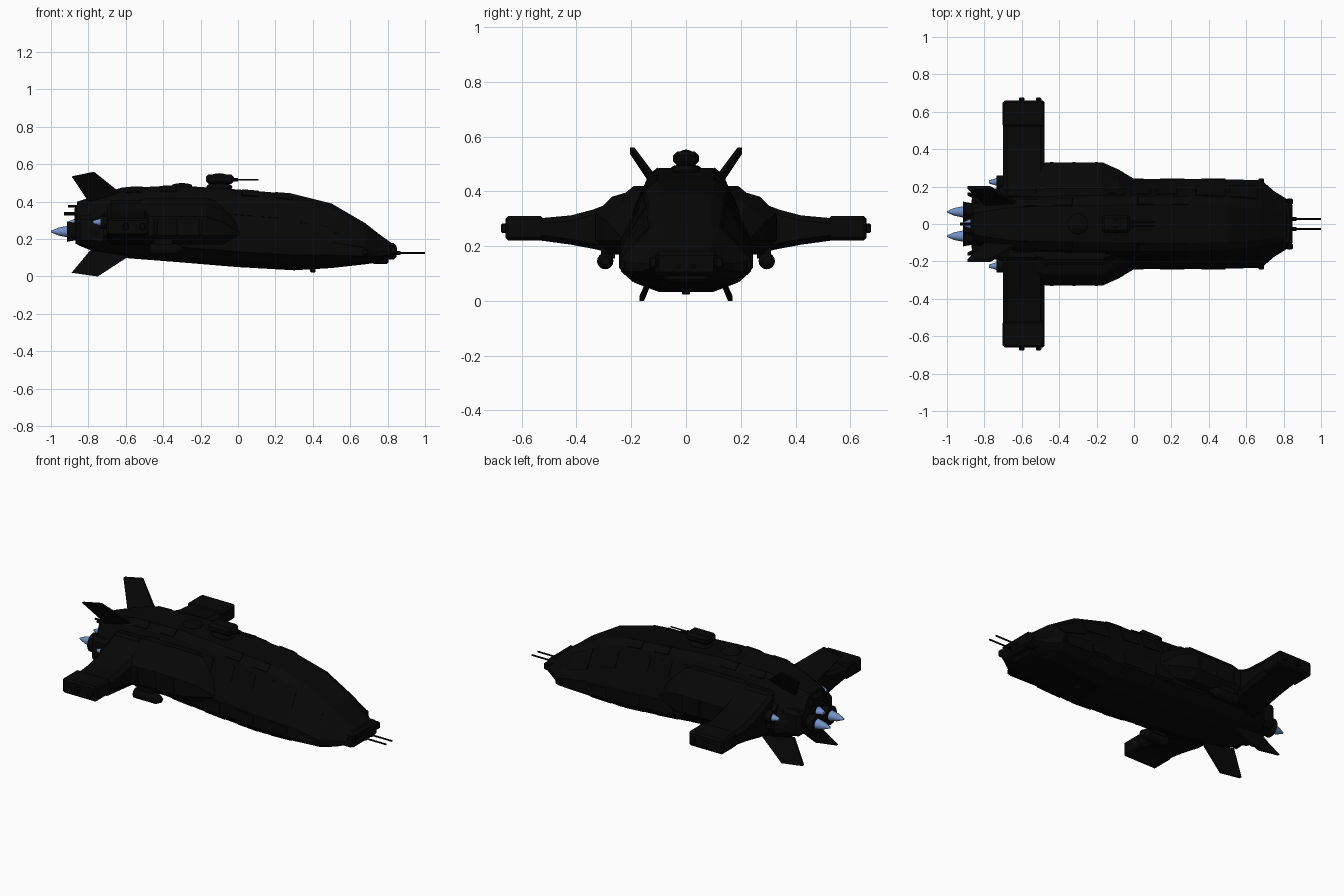
import bpy, bmesh, math
from mathutils import Vector, Matrix

if "Cube" in bpy.data.objects:
    bpy.data.objects.remove(bpy.data.objects["Cube"], do_unlink=True)


def material(name, colour):
    mat = bpy.data.materials.new(name)
    mat.use_nodes = True
    mat.diffuse_color = (*colour, 1)
    mat.node_tree.nodes["Principled BSDF"].inputs["Base Color"].default_value = (*colour, 1)
    return mat


BLACK = material("black hull", (0.002, 0.002, 0.002))
BLUE = material("blue exhaust", (0.17, 0.28, 0.56))
SIDES = (("left", 1), ("right", -1))


def finish(name, bm, mat=BLACK, smooth=False):
    bmesh.ops.recalc_face_normals(bm, faces=bm.faces)
    mesh = bpy.data.meshes.new(name)
    bm.to_mesh(mesh)
    bm.free()
    mesh.materials.append(mat)
    obj = bpy.data.objects.new(name, mesh)
    bpy.context.scene.collection.objects.link(obj)
    if smooth:
        bpy.ops.object.select_all(action="DESELECT")
        obj.select_set(True)
        bpy.context.view_layer.objects.active = obj
        bpy.ops.object.shade_smooth_by_angle(angle=math.radians(40))
    return obj


def loft(name, rings):
    """Skin a list of equal-length closed rings and cap both ends."""
    bm = bmesh.new()
    rows = [[bm.verts.new(p) for p in ring] for ring in rings]
    count = len(rows[0])
    for a, b in zip(rows, rows[1:]):
        for i in range(count):
            j = (i + 1) % count
            bm.faces.new((a[i], a[j], b[j], b[i]))
    bm.faces.new(rows[0])
    bm.faces.new(rows[-1])
    return finish(name, bm)


def box(name, centre, size, bevel=0.0):
    bm = bmesh.new()
    bmesh.ops.create_cube(bm, size=1)
    bmesh.ops.scale(bm, vec=size, verts=bm.verts)
    if bevel:
        bmesh.ops.bevel(bm, geom=bm.edges[:], offset=bevel, segments=1, affect="EDGES")
    bmesh.ops.translate(bm, vec=centre, verts=bm.verts)
    return finish(name, bm)


def rod(name, x0, x1, y, z, r0, r1=None, mat=BLACK, sides=16):
    """Cylinder or cone lying along x, with r0 at x0 and r1 at x1."""
    bm = bmesh.new()
    bmesh.ops.create_cone(bm, cap_ends=True, segments=sides, radius1=r0,
                          radius2=r0 if r1 is None else r1, depth=x1 - x0)
    bmesh.ops.rotate(bm, matrix=Matrix.Rotation(math.pi / 2, 3, "Y"), verts=bm.verts)
    bmesh.ops.translate(bm, vec=((x0 + x1) / 2, y, z), verts=bm.verts)
    return finish(name, bm, mat, True)


def plate(name, points, thickness):
    """Thin solid raised outward from an outline."""
    bm = bmesh.new()
    face = bm.faces.new([bm.verts.new(p) for p in points])
    bm.normal_update()
    normal = face.normal.copy()
    centre = face.calc_center_median()
    if normal.dot(centre - Vector((centre.x, 0, 0.22))) < 0:
        normal.negate()
    top = bmesh.ops.extrude_face_region(bm, geom=[face], use_keep_orig=True)["geom"]
    moved = [v for v in top if isinstance(v, bmesh.types.BMVert)]
    bmesh.ops.translate(bm, vec=normal * thickness, verts=moved)
    return finish(name, bm)


# Hull stations: x, bottom, top, waist half-width, roof half-width
STATIONS = [
    (-0.86, 0.17, 0.40, 0.13, 0.08), (-0.74, 0.12, 0.44, 0.19, 0.11),
    (-0.62, 0.10, 0.475, 0.21, 0.13), (-0.3, 0.075, 0.485, 0.23, 0.14),
    (0, 0.05, 0.465, 0.24, 0.145), (0.3, 0.033, 0.44, 0.24, 0.145),
    (0.5, 0.045, 0.39, 0.238, 0.135), (0.68, 0.065, 0.285, 0.235, 0.12),
    (0.75, 0.075, 0.23, 0.175, 0.1), (0.84, 0.11, 0.165, 0.12, 0.08)]


def half_section(x):
    for a, b in zip(STATIONS, STATIONS[1:]):
        if x <= b[0]:
            break
    t = (x - a[0]) / (b[0] - a[0])
    low, high, waist, roof = (p + (q - p) * t for p, q in zip(a[1:], b[1:]))
    h = high - low
    return [Vector(p) for p in (
        (x, waist * 0.42, low), (x, waist * 0.78, low + h * 0.08), (x, waist, low + h * 0.2),
        (x, waist, low + h * 0.4), (x, roof, high - h * 0.08), (x, roof * 0.7, high))]


def ring(half):
    return half + [Vector((p.x, -p.y, p.z)) for p in reversed(half)]


loft("hull", [ring(half_section(s[0])) for s in STATIONS])


# Panels that follow one facet strip of the hull
def panel(name, x0, x1, strip, t0, t1, thickness=0.004):
    corners = []
    for x, t in ((x0, t0), (x1, t0), (x1, t1), (x0, t1)):
        section = half_section(x)
        corners.append(section[strip].lerp(section[strip + 1], t))
    for label, s in SIDES:
        plate(f"{label}_{name}", [(p.x, p.y * s, p.z) for p in corners], thickness)


for i, x in enumerate((-0.16, -0.02, 0.12)):
    panel(f"cabin_window_{i}", x, x + 0.11, 3, 0.52, 0.88)
panel("canopy_window", 0.33, 0.49, 3, 0.45, 0.9)
panel("canopy_front_window", 0.51, 0.66, 3, 0.3, 0.9)
for i, x in enumerate((-0.3, -0.08, 0.14, 0.36)):
    panel(f"waist_armour_{i}", x, x + 0.13, 2, 0.15, 0.85)
    panel(f"belly_armour_{i}", x, x + 0.13, 1, 0.1, 0.9)
for i, x in enumerate((-0.6, -0.42, 0.02, 0.2)):
    panel(f"roof_rib_{i}", x, x + 0.09, 4, 0.05, 0.95, 0.006)

# Shoulder sponsons joining hull and wings
for label, s in SIDES:
    rings = []
    for x, w, top in ((-0.72, 0.23, 0.37), (-0.6, 0.28, 0.4), (-0.47, 0.33, 0.42),
                      (-0.17, 0.33, 0.42), (-0.08, 0.29, 0.39), (0.01, 0.235, 0.33)):
        outline = ((0.1, 0.17), (w - 0.05, 0.17), (w, 0.22), (w, top - 0.1),
                   (w - 0.06, top - 0.04), (w - 0.11, top - 0.025), (w - 0.14, top), (0.09, top))
        rings.append([(x, y * s, z) for y, z in outline])
    loft(f"{label}_sponson", rings)
    for i, x in enumerate((-0.44, -0.32, -0.2)):
        box(f"{label}_sponson_rib_{i}", (x, s * 0.29, 0.265), (0.02, 0.085, 0.09), 0.004)

    # Wing with a thicker tip box
    rings = []
    for y, low, high in ((0.18, 0.17, 0.40), (0.27, 0.175, 0.36), (0.34, 0.19, 0.333),
                         (0.42, 0.205, 0.312), (0.53, 0.22, 0.302)):
        rings.append([(x, y * s, z) for x, z in (
            (-0.70, low + 0.02), (-0.68, low), (-0.5, low), (-0.478, low + 0.02),
            (-0.478, high - 0.02), (-0.5, high), (-0.68, high), (-0.70, high - 0.02))])
    loft(f"{label}_wing", rings)
    box(f"{label}_wing_tip", (-0.59, s * 0.59, 0.265), (0.225, 0.14, 0.088), 0.01)
    for i, x in enumerate((-0.6, -0.51)):
        box(f"{label}_tip_lamp_{i}", (x, s * 0.665, 0.265), (0.03, 0.022, 0.035), 0.005)

    # Underslung pod on its pylon
    rod(f"{label}_pod", -0.47, -0.33, s * 0.295, 0.145, 0.03)
    rod(f"{label}_pod_nose", -0.33, -0.3, s * 0.295, 0.145, 0.03, 0.015)
    box(f"{label}_pod_pylon", (-0.4, s * 0.285, 0.18), (0.1, 0.05, 0.05))

    # Swept tail fins, above and below
    for place, outline in (
            ("upper", ((-0.62, 0.11, 0.44), (-0.77, 0.2, 0.56), (-0.89, 0.2, 0.535), (-0.8, 0.11, 0.40))),
            ("lower", ((-0.58, 0.12, 0.11), (-0.75, 0.165, 0.0), (-0.89, 0.165, 0.02), (-0.79, 0.11, 0.14)))):
        loft(f"{label}_{place}_fin",
             [[(x, s * (y + d), z) for x, y, z in outline] for d in (-0.012, 0.004)])

    # Main and side engines with their exhaust cones
    rod(f"{label}_main_nozzle", -0.87, -0.78, s * 0.065, 0.24, 0.066)
    rod(f"{label}_nozzle_lip", -0.915, -0.86, s * 0.065, 0.24, 0.055, 0.045)
    rod(f"{label}_main_exhaust", -0.96, -0.91, s * 0.065, 0.24, 0.021, 0.031, BLUE)
    rod(f"{label}_main_exhaust_tip", -1.0, -0.96, s * 0.065, 0.24, 0.004, 0.021, BLUE)
    rod(f"{label}_side_engine", -0.735, -0.6, s * 0.225, 0.29, 0.035)
    rod(f"{label}_side_exhaust", -0.775, -0.73, s * 0.225, 0.29, 0.008, 0.022, BLUE)
    rod(f"{label}_tail_antenna", -0.91, -0.78, s * 0.05, 0.375, 0.006, sides=8)
    box(f"{label}_tail_block", (-0.8, s * 0.13, 0.25), (0.13, 0.07, 0.15), 0.02)
    box(f"{label}_vent_block", (-0.6, s * 0.165, 0.36), (0.18, 0.06, 0.1), 0.015)

    # Nose guns and corner fittings
    rod(f"{label}_nose_gun", 0.83, 1.0, s * 0.027, 0.125, 0.005, sides=8)
    rod(f"{label}_gun_sleeve", 0.83, 0.87, s * 0.027, 0.125, 0.011, sides=8)
    box(f"{label}_nose_lamp", (0.832, s * 0.12, 0.14), (0.035, 0.03, 0.04), 0.006)
    box(f"{label}_cheek_lamp", (0.68, s * 0.232, 0.13), (0.03, 0.025, 0.03), 0.005)

    # Turret barrels
    rod(f"{label}_turret_gun", -0.04, 0.11, s * 0.012, 0.518, 0.004, sides=8)
    rod(f"{label}_turret_sleeve", -0.04, 0.0, s * 0.012, 0.518, 0.009, sides=8)

# Upper centre engine, nested between the main pair, and tail probe
rod("centre_nozzle", -0.875, -0.8, 0, 0.28, 0.045)
rod("centre_exhaust", -0.915, -0.87, 0, 0.28, 0.01, 0.03, BLUE)
rod("tail_probe", -0.93, -0.8, 0, 0.335, 0.009, sides=8)
box("tail_cap", (-0.84, 0, 0.345), (0.07, 0.13, 0.07), 0.015)

# Nose block and belly fittings
box("nose_block", (0.805, 0, 0.135), (0.085, 0.23, 0.09), 0.015)
box("chin_block", (0.76, 0, 0.09), (0.09, 0.16, 0.045), 0.01)
box("belly_sensor", (0.4, 0, 0.035), (0.03, 0.03, 0.025), 0.004)


# Roof turret and hatch
def dome(name, x, z, size):
    bm = bmesh.new()
    bmesh.ops.create_uvsphere(bm, u_segments=20, v_segments=10, radius=1)
    bmesh.ops.scale(bm, vec=size, verts=bm.verts)
    bmesh.ops.translate(bm, vec=(x, 0, z), verts=bm.verts)
    return finish(name, bm, BLACK, True)


box("turret_body", (-0.097, 0, 0.52), (0.15, 0.094, 0.05), 0.014)
dome("turret_base", -0.1, 0.478, (0.07, 0.05, 0.025))
dome("turret_cap", -0.1, 0.53, (0.05, 0.03, 0.022))
dome("roof_hatch", -0.3, 0.485, (0.055, 0.055, 0.014))
